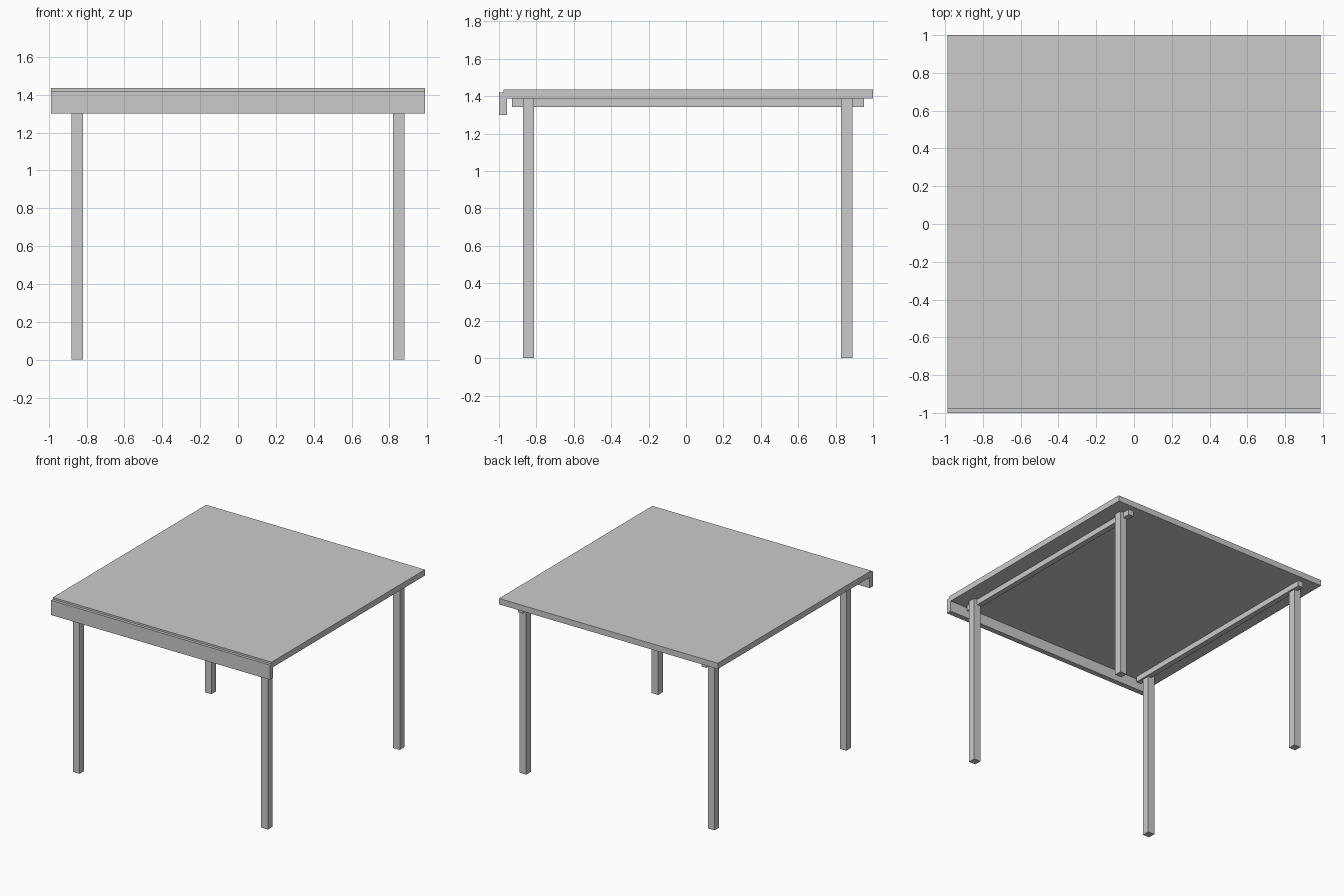
import bpy
import bmesh

if "Cube" in bpy.data.objects:
    bpy.data.objects.remove(bpy.data.objects["Cube"])


def box(name, x, y, z):
    """Box spanning the given (min, max) ranges."""
    bm = bmesh.new()
    bmesh.ops.create_cube(bm, size=1)
    for v in bm.verts:
        v.co = [r[0] if c < 0 else r[1] for c, r in zip(v.co, (x, y, z))]
    mesh = bpy.data.meshes.new(name)
    bm.to_mesh(mesh)
    bm.free()
    obj = bpy.data.objects.new(name, mesh)
    bpy.context.collection.objects.link(obj)
    return obj


def mirrored_box(name, x, y, z):
    """Box on the +x side plus its mirror image across x = 0."""
    box(name, x, y, z).modifiers.new("mirror", 'MIRROR')


HALF = 0.988
TOP_UNDER = 1.387

# Flat canopy panel and the front fascia board
box("roof_panel", (-HALF, HALF), (-0.977, 1.0), (TOP_UNDER, 1.435))
box("front_fascia", (-HALF, HALF), (-1.0, -0.957), (1.30, 1.42))

# Front and back leg pairs
for name, y in (("front_legs", -0.842), ("back_legs", 0.859)):
    mirrored_box(name, (0.82, 0.88), (y - 0.03, y + 0.03), (0, TOP_UNDER))

# Support rails running front to back beside the legs
mirrored_box("support_rails", (0.806, 0.851), (-0.93, 0.952), (1.342, TOP_UNDER))
